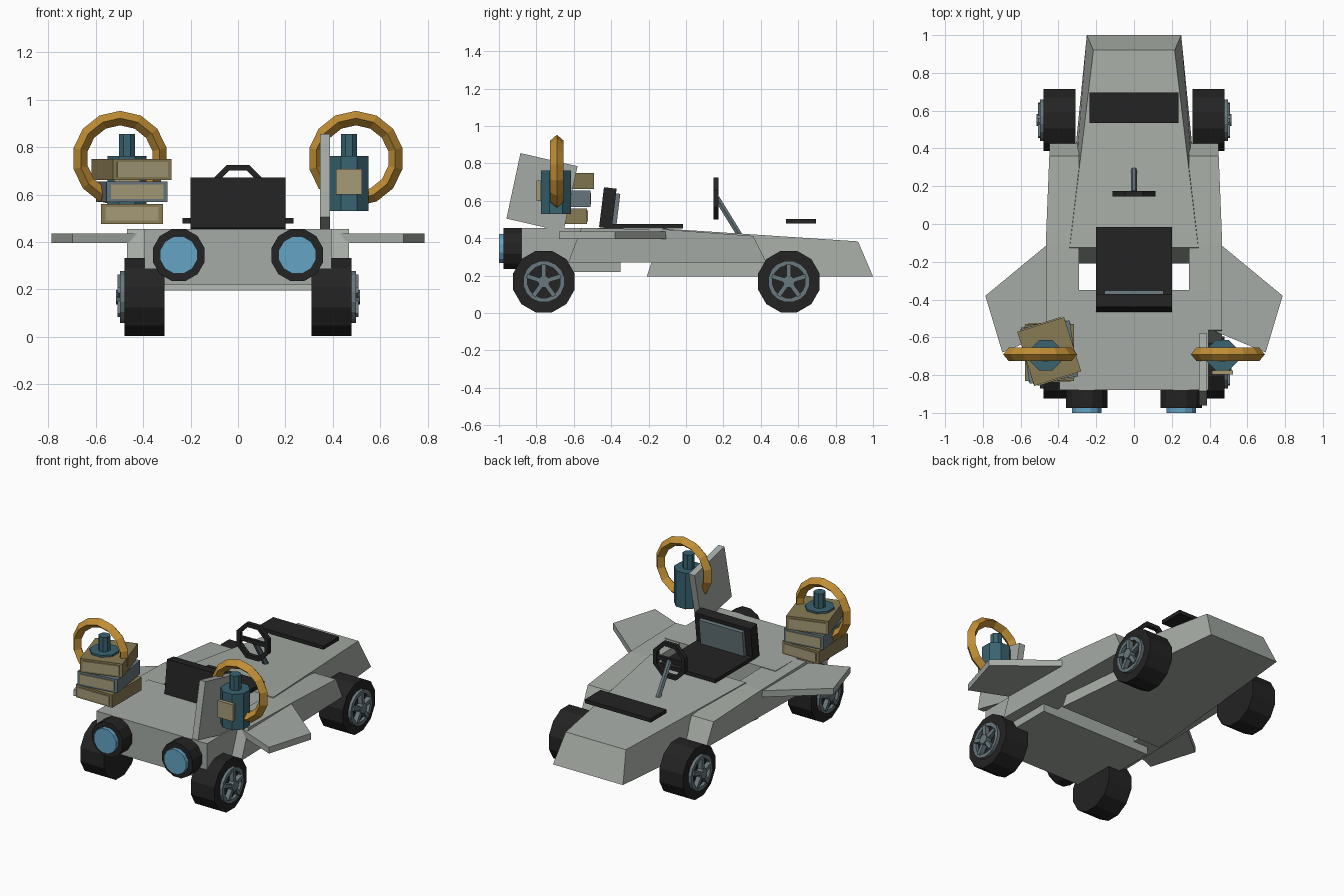
import bpy, bmesh, math
from mathutils import Matrix, Vector

if "Cube" in bpy.data.objects:
    bpy.data.objects.remove(bpy.data.objects["Cube"])


def mat(name, r, g, b):
    m = bpy.data.materials.new(name)
    m.diffuse_color = (r, g, b, 1)
    m.use_nodes = True
    m.node_tree.nodes["Principled BSDF"].inputs["Base Color"].default_value = m.diffuse_color
    return m


GREY = mat("body_grey", 0.38, 0.41, 0.38)
BLACK = mat("black", 0.017, 0.017, 0.017)
TEAL = mat("teal", 0.04, 0.125, 0.16)
BLUE = mat("glow_blue", 0.13, 0.37, 0.56)
GOLD = mat("gold", 0.53, 0.27, 0.035)
TAN = mat("crate_tan", 0.25, 0.20, 0.09)
STEEL = mat("steel", 0.14, 0.19, 0.21)
LABEL = mat("label_cream", 0.38, 0.33, 0.19)


def finish(name, bm, material):
    bmesh.ops.recalc_face_normals(bm, faces=bm.faces)
    me = bpy.data.meshes.new(name)
    bm.to_mesh(me)
    bm.free()
    me.materials.append(material)
    ob = bpy.data.objects.new(name, me)
    bpy.context.collection.objects.link(ob)
    return ob


def box(name, lo, hi, material, matrix=None):
    """Box between two corners, optionally placed by a matrix."""
    lo, hi = Vector(lo), Vector(hi)
    bm = bmesh.new()
    bmesh.ops.create_cube(bm, size=1)
    m = Matrix.Translation((lo + hi) / 2) @ Matrix.Diagonal((*(hi - lo), 1))
    bm.transform((matrix or Matrix()) @ m)
    return finish(name, bm, material)


def loft(name, a, b, material):
    """Solid between two matching outlines."""
    bm = bmesh.new()
    va, vb = [bm.verts.new(p) for p in a], [bm.verts.new(p) for p in b]
    bm.faces.new(va)
    bm.faces.new(vb)
    n = len(va)
    for i in range(n):
        j = (i + 1) % n
        bm.faces.new((va[i], va[j], vb[j], vb[i]))
    return finish(name, bm, material)


def cyl(name, a, b, r, n, material, turn=0.5):
    """Cylinder from point a to point b."""
    a, b = Vector(a), Vector(b)
    bm = bmesh.new()
    bmesh.ops.create_cone(bm, cap_ends=True, segments=n, radius1=r, radius2=r, depth=(b - a).length)
    q = (b - a).to_track_quat('Z', 'Y').to_matrix().to_4x4()
    bm.transform(Matrix.Translation((a + b) / 2) @ q @ Matrix.Rotation(turn * math.tau / n, 4, 'Z'))
    return finish(name, bm, material)


def ring(name, centre, axis, section, n, material):
    """Sweep a (radius, offset) section around the x or y axis."""
    bm = bmesh.new()
    loops = []
    for i in range(n):
        t = math.tau * (i + 0.5) / n
        c, s = math.cos(t), math.sin(t)
        pts = [(o, r * c, r * s) if axis == 'x' else (r * c, o, r * s) for r, o in section]
        loops.append([bm.verts.new(Vector(p) + Vector(centre)) for p in pts])
    k = len(section)
    for i in range(n):
        p, q = loops[i], loops[(i + 1) % n]
        for j in range(k):
            bm.faces.new((p[j], p[(j + 1) % k], q[(j + 1) % k], q[j]))
    return finish(name, bm, material)


# Nose body: wedge wider at the base
def half_body(s):
    return [(s * 0.25, 1.0, 0.195), (s * 0.215, 0.92, 0.383),
            (s * 0.34, -0.125, 0.452), (s * 0.37, -0.21, 0.195)]


loft("nose_body", half_body(-1), half_body(1), GREY)
# Rear deck
box("rear_deck", (-0.395, -0.88, 0.22), (0.395, -0.35, 0.455), GREY)
# Hood vent, floating just over the nose
box("hood_vent", (-0.235, 0.535, 0.478), (0.235, 0.695, 0.502), BLACK)

# Seat: cushion, tilted back and screen panel
box("seat_cushion", (-0.2, -0.44, 0.452), (0.2, -0.015, 0.476), BLACK)
lean = Matrix.Translation((0, -0.43, 0.455)) @ Matrix.Rotation(math.radians(-7), 4, 'X')
box("seat_back", (-0.2, -0.035, 0), (0.2, 0.033, 0.215), BLACK, lean)
box("seat_panel", (-0.155, 0.033, 0.02), (0.155, 0.056, 0.19), STEEL, lean)

# Steering wheel and column
ring("steering_wheel", (0, 0.16, 0.612), 'y',
     [(0.122, -0.014), (0.122, 0.014), (0.096, 0.014), (0.096, -0.014)], 8, BLACK)
box("steering_bar", (-0.1, 0.15, 0.6), (0.1, 0.17, 0.625), BLACK)
cyl("steering_column", (0, 0.165, 0.615), (0, 0.285, 0.42), 0.017, 6, STEEL)

# Side fin standing on the right of the deck
fin = [(-0.96, 0.505), (-0.885, 0.855), (-0.58, 0.785), (-0.655, 0.435)]
loft("side_fin", [(0.345, y, z) for y, z in fin], [(0.387, y, z) for y, z in fin], GREY)

for s, side in ((-1, "left"), (1, "right")):
    # Side rail linking front and rear
    rail = [(0.43, 0.27), (0.36, 0.412), (-0.1, 0.446), (-0.56, 0.455), (-0.63, 0.27)]
    loft(side + "_rail", [(s * 0.292, y, z) for y, z in rail],
         [(s * (0.467 - max(0, y + 0.1) * 0.04), y, z) for y, z in rail], GREY)
    # Swept wing plate
    wing = [(0.36, -0.03), (0.46, -0.11), (0.787, -0.38), (0.697, -0.68), (0.36, -0.54)]
    loft(side + "_wing", [(s * x, y, 0.395) for x, y in wing],
         [(s * x, y, 0.436) for x, y in wing], GREY)
    # Rear thruster with glowing lens
    cyl(side + "_thruster", (s * 0.25, -0.87, 0.345), (s * 0.25, -0.975, 0.345), 0.113, 12, BLACK)
    cyl(side + "_thruster_glow", (s * 0.25, -0.96, 0.345), (s * 0.25, -1.0, 0.345), 0.081, 12, BLUE)

    # Wheels: tyre, rim ring, hub and five spokes
    for y, end in ((0.55, "front"), (-0.76, "rear")):
        tag = side + "_" + end
        cyl(tag + "_tyre", (s * 0.31, y, 0.168), (s * 0.479, y, 0.168), 0.17, 12, BLACK)
        ring(tag + "_rim", (0, y, 0.168), 'x',
             [(0.112, s * 0.47), (0.112, s * 0.498), (0.088, s * 0.498), (0.088, s * 0.47)], 16, STEEL)
        cyl(tag + "_hub", (s * 0.47, y, 0.168), (s * 0.515, y, 0.168), 0.032, 10, STEEL)
        for i in range(5):
            m = Matrix.Translation((s * 0.49, y, 0.168)) @ Matrix.Rotation(math.tau * i / 5, 4, 'X')
            box(tag + "_spoke", (-0.018, -0.012, 0.02), (0.018, 0.012, 0.095), STEEL, m)

    # Canister with neck, and golden hoop around it
    cx, cy = s * 0.468, -0.695
    cyl(side + "_canister", (cx, cy, 0.53), (cx, cy, 0.762), 0.088, 8, TEAL)
    cyl(side + "_canister_neck", (cx, cy, 0.76), (cx, cy, 0.855), 0.036, 8, TEAL)
    box(side + "_canister_label", (cx - 0.055, -0.798, 0.6), (cx + 0.055, -0.775, 0.708), LABEL)
    ring(side + "_hoop", (s * 0.497, -0.69, 0.752), 'y',
         [(0.201, 0), (0.17, 0.036), (0.14, 0), (0.17, -0.036)], 14, GOLD)

# Stack of twisted crates with end labels
crates = [("lower", -0.447, -0.68, 0.477, 0.56, 0, TAN),
          ("middle", -0.447, -0.678, 0.568, 0.656, 8.5, STEEL),
          ("upper", -0.449, -0.675, 0.662, 0.75, 17.5, TAN)]
for name, x, y, z0, z1, turn, m in crates:
    place = Matrix.Translation((x, y, 0)) @ Matrix.Rotation(math.radians(turn), 4, 'Z')
    box(name + "_crate", (-0.13, -0.15, z0), (0.13, 0.15, z1), m, place)
    for e in (-1, 1):
        box(name + "_crate_label", (-0.112, e * 0.152 - 0.004, z0 + 0.013),
            (0.112, e * 0.152 + 0.004, z1 - 0.013), LABEL, place)
